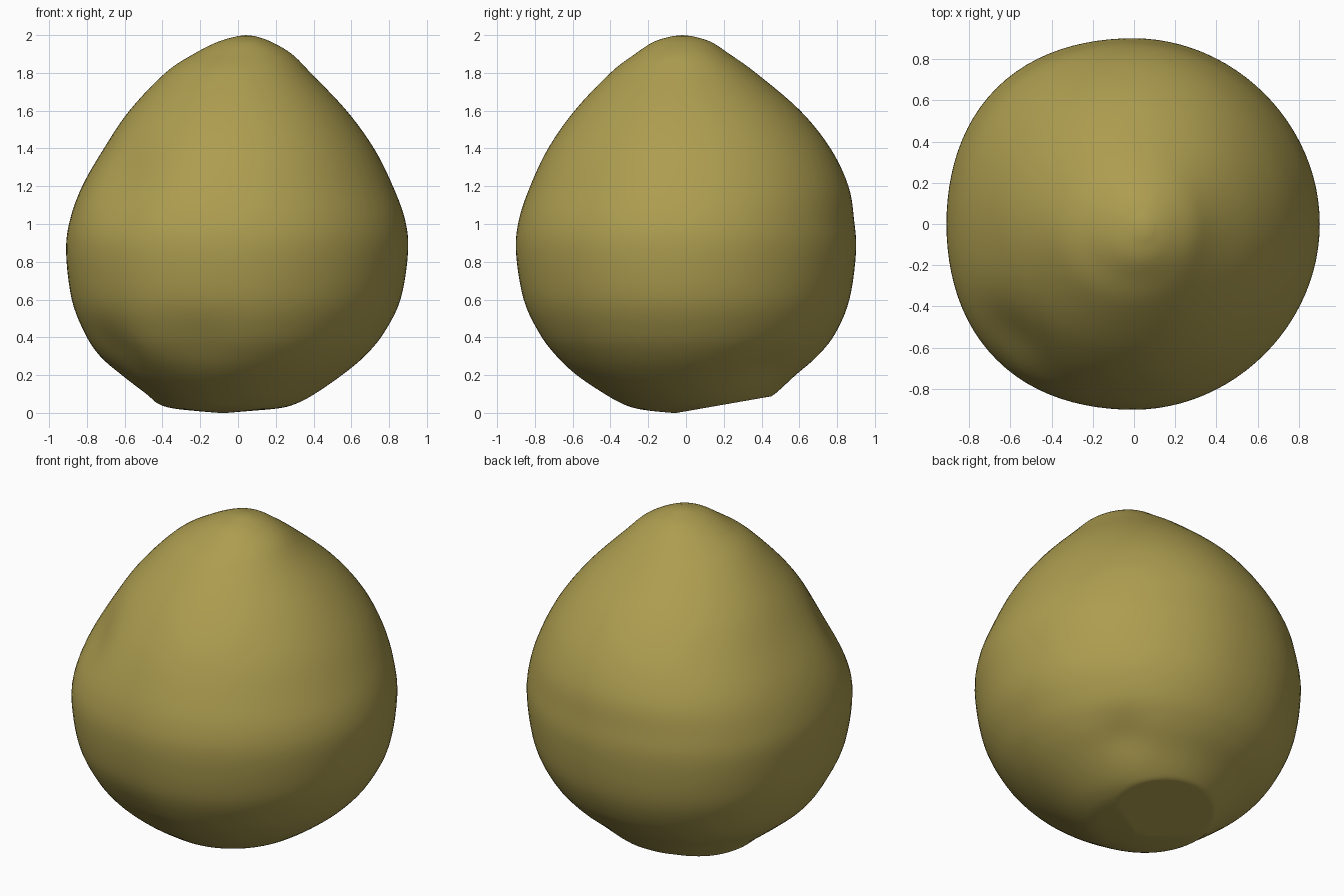
import bpy, bmesh, math
from mathutils import Vector

if "Cube" in bpy.data.objects:
    bpy.data.objects.remove(bpy.data.objects["Cube"])

# Silhouette rows: z, left x, right x, front y, back y
ROWS = [
    (0.00, -0.10, -0.06, -0.07, -0.03),
    (0.01, -0.22, 0.06, -0.18, 0.14),
    (0.025, -0.35, 0.22, -0.27, 0.28),
    (0.05, -0.425, 0.31, -0.34, 0.39),
    (0.10, -0.485, 0.405, -0.43, 0.47),
    (0.20, -0.615, 0.55, -0.58, 0.58),
    (0.30, -0.73, 0.67, -0.69, 0.695),
    (0.42, -0.81, 0.77, -0.78, 0.79),
    (0.60, -0.88, 0.86, -0.86, 0.865),
    (0.85, -0.91, 0.90, -0.90, 0.90),
    (1.02, -0.89, 0.885, -0.885, 0.89),
    (1.20, -0.825, 0.82, -0.825, 0.86),
    (1.40, -0.71, 0.72, -0.73, 0.765),
    (1.60, -0.575, 0.575, -0.59, 0.605),
    (1.80, -0.385, 0.385, -0.40, 0.37),
    (1.90, -0.235, 0.285, -0.27, 0.23),
    (1.965, -0.105, 0.175, -0.17, 0.13),
    (1.995, 0.00, 0.09, -0.07, 0.03),
]
# Soft dents: centre point, radius, depth
DENTS = [
    ((-0.60, -0.55, 1.25), 0.20, 0.035),
    ((-0.62, -0.40, 0.35), 0.16, 0.025),
    ((-0.20, -0.70, 0.40), 0.18, 0.015),
    ((0.45, 0.45, 0.22), 0.14, 0.02),
]
SEG, SUB = 96, 5


def spline(p0, p1, p2, p3, t):
    return 0.5 * (2 * p1 + (p2 - p0) * t + (2 * p0 - 5 * p1 + 4 * p2 - p3) * t * t
                  + (3 * p1 - p0 - 3 * p2 + p3) * t ** 3)


def dense_rows():
    n = len(ROWS)
    for i in range(n - 1):
        quad = [ROWS[max(0, min(n - 1, i + k))] for k in (-1, 0, 1, 2)]
        for s in range(SUB):
            yield [spline(*vals, s / SUB) for vals in zip(*quad)]
    yield ROWS[-1]


def surface_point(row, a):
    z, x0, x1, y0, y1 = row
    c, s = math.cos(a), math.sin(a)
    # the left side is a little squarer than the right
    belly = max(0.0, 1 - ((z - 0.85) / 0.9) ** 2)
    k = 1 + (0.035 if c < 0 else -0.006) * math.sin(2 * a) ** 2 * belly
    p = Vector(((x0 + x1) / 2 + (x1 - x0) / 2 * c * k,
                (y0 + y1) / 2 + (y1 - y0) / 2 * s * k, z))
    inward = (Vector((0, 0, 0.9)) - p).normalized()
    for centre, radius, depth in DENTS:
        p += inward * depth * math.exp(-((p - Vector(centre)).length / radius) ** 2)
    # tilted flat base rising towards the back
    p.z = max(p.z, 0.175 * (p.y + 0.05), 0.0)
    return p


# Fruit body
bm = bmesh.new()
rings = [[bm.verts.new(surface_point(r, 2 * math.pi * j / SEG)) for j in range(SEG)]
         for r in dense_rows()]
for lo, hi in zip(rings, rings[1:]):
    for j in range(SEG):
        k = (j + 1) % SEG
        bm.faces.new((lo[j], lo[k], hi[k], hi[j]))
# closed bottom and rounded tip
bm.faces.new(rings[0][::-1])
tip = bm.verts.new((0.04, -0.02, 2.0))
for j in range(SEG):
    bm.faces.new((rings[-1][j], rings[-1][(j + 1) % SEG], tip))
bmesh.ops.recalc_face_normals(bm, faces=bm.faces)
for f in bm.faces:
    f.smooth = True

mesh = bpy.data.meshes.new("fruit_body")
bm.to_mesh(mesh)
bm.free()
body = bpy.data.objects.new("fruit_body", mesh)
bpy.context.collection.objects.link(body)

skin = bpy.data.materials.new("olive_yellow_skin")
skin.diffuse_color = (0.42, 0.34, 0.08, 1)
skin.use_nodes = True
skin.node_tree.nodes["Principled BSDF"].inputs["Base Color"].default_value = skin.diffuse_color
mesh.materials.append(skin)
